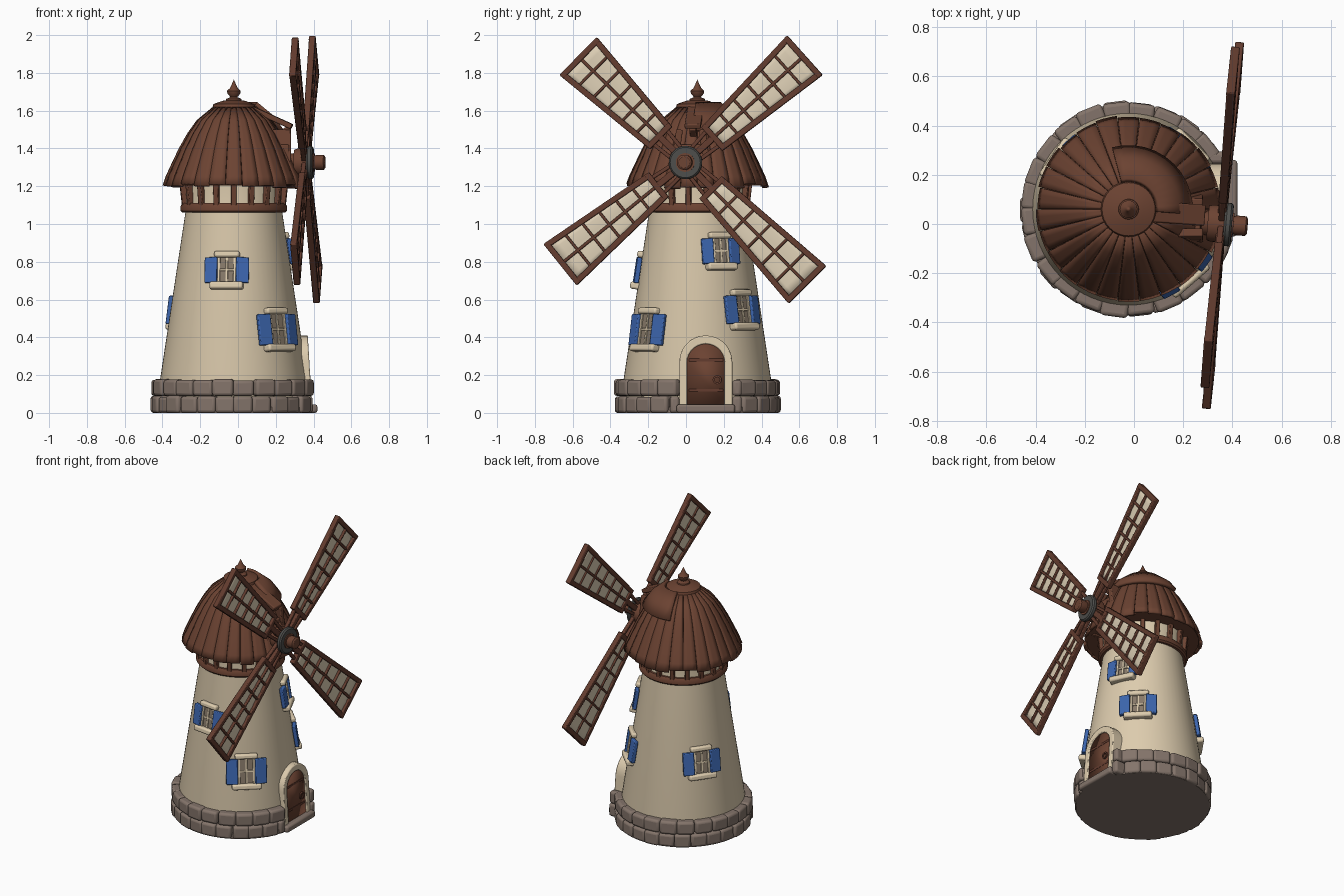
import bpy, bmesh, math, random
from mathutils import Vector, Matrix

if "Cube" in bpy.data.objects:
    bpy.data.objects.remove(bpy.data.objects["Cube"])

random.seed(4)
CX, CY = -0.022, 0.06          # tower axis


def mat(name, c):
    m = bpy.data.materials.new(name)
    m.diffuse_color = (*c, 1)
    m.use_nodes = True
    m.node_tree.nodes["Principled BSDF"].inputs["Base Color"].default_value = m.diffuse_color
    return m


BROWN = mat("brown wood", (0.15, 0.056, 0.032))
FRAME = mat("dark brown wood", (0.125, 0.045, 0.028))
CREAM = mat("cream plaster", (0.72, 0.60, 0.42))
CANVAS = mat("sail canvas", (0.72, 0.62, 0.46))
BLUE = mat("blue paint", (0.045, 0.13, 0.42))
STONE = mat("grey brown stone", (0.23, 0.175, 0.145))
IRON = mat("dark iron", (0.075, 0.075, 0.07))
PANE = mat("window shade", (0.24, 0.19, 0.14))


def finish(bm, name, material, bevel=0, solid=0, segs=2):
    bmesh.ops.recalc_face_normals(bm, faces=bm.faces[:])
    me = bpy.data.meshes.new(name)
    bm.to_mesh(me)
    bm.free()
    me.materials.append(material)
    for p in me.polygons:
        p.use_smooth = True
    me.set_sharp_from_angle(angle=math.radians(35))
    ob = bpy.data.objects.new(name, me)
    bpy.context.collection.objects.link(ob)
    if solid:
        s = ob.modifiers.new("thickness", 'SOLIDIFY')
        s.thickness, s.offset = solid, 0
    if bevel:
        b = ob.modifiers.new("bevel", 'BEVEL')
        b.width, b.segments, b.limit_method = bevel, segs, 'ANGLE'
    return ob


def box(bm, M, x0, x1, y0, y1, z0, z1):
    m = M @ Matrix.Translation(((x0 + x1) / 2, (y0 + y1) / 2, (z0 + z1) / 2)) \
        @ Matrix.Diagonal((x1 - x0, y1 - y0, z1 - z0, 1))
    bmesh.ops.create_cube(bm, size=1, matrix=m)


def frame(x, y, z, o):
    return Matrix.Translation(o) @ Matrix((x, y, z)).transposed().to_4x4()


def beam(bm, p, q, w, d, n, ext=0):
    """Square beam from p to q, w wide in plane, d deep along n."""
    z = (q - p).normalized()
    y = (n - z * n.dot(z)).normalized()
    box(bm, frame(y.cross(z), y, z, p), -w / 2, w / 2, -d / 2, d / 2, -ext, (q - p).length + ext)


def grid(bm, rows):
    vs = [[bm.verts.new(p) for p in r] for r in rows]
    for a, b in zip(vs, vs[1:]):
        for i in range(len(a) - 1):
            bm.faces.new((a[i], a[i + 1], b[i + 1], b[i]))


def polar(r, a, z):
    return Vector((CX + r * math.cos(a), CY + r * math.sin(a), z))


def lathe(name, prof, material, n=64, M=None):
    bm = bmesh.new()
    M = M or Matrix.Translation((CX, CY, 0))
    grid(bm, [[M @ Vector((max(r, 1e-5) * math.cos(t), max(r, 1e-5) * math.sin(t), z)) for r, z in prof]
              for t in [2 * math.pi * i / n for i in range(n + 1)]])
    bmesh.ops.remove_doubles(bm, verts=bm.verts[:], dist=2e-5 * 1.5)
    return finish(bm, name, material)


# tower wall, gallery ring, roof, cap and finial
lathe("tower_wall", [(0, 0.02), (0.37, 0.02), (0.39, 0.18), (0.255, 1.07), (0.262, 1.21), (0, 1.21)], CREAM)
lathe("foundation", [(0, 0), (0.425, 0), (0.425, 0.03), (0, 0.03)], STONE)
lathe("gallery_ring", [(0.24, 1.06), (0.272, 1.06), (0.282, 1.07), (0.282, 1.095), (0.272, 1.11), (0.24, 1.11)], BROWN)
ROOF = [(0.37, 1.20), (0.353, 1.25), (0.33, 1.30), (0.285, 1.395), (0.24, 1.475), (0.19, 1.545), (0.105, 1.615)]
lathe("roof_core", [(0.0, 1.205), (0.355, 1.205)] + [(r - 0.012, z) for r, z in ROOF[1:]] + [(0, 1.63)], BROWN)
lathe("roof_cap", [(0.08, 1.60), (0.115, 1.61), (0.108, 1.635), (0.06, 1.652), (0, 1.66)], BROWN, 32)
lathe("finial", [(0.045, 1.64), (0.04, 1.662), (0.018, 1.672), (0.034, 1.69), (0.036, 1.705), (0.02, 1.72),
                 (0.01, 1.742), (0, 1.765)], BROWN, 20)

# roof planks with an uneven eave
bm = bmesh.new()
N = 26
for i in range(N):
    a0, a1 = [2 * math.pi * (i + k) / N for k in (0.012, 0.988)]
    j, out = random.uniform(-0.012, 0.012), random.uniform(-0.005, 0.003)
    prof = [(ROOF[0][0] - j * 0.3, ROOF[0][1] + j)] + ROOF[1:]
    grid(bm, [[polar(r + out * (1.62 - z) / 0.4, a0 + (a1 - a0) * t / 3, z) for r, z in prof] for t in range(4)])
finish(bm, "roof_planks", BROWN, solid=0.016)

# raised upper roof plate on the back right
bm = bmesh.new()
grid(bm, [[polar(r + 0.012, math.radians(a), z + 0.022) for r, z in ROOF[4:]] for a in range(-5, 106, 10)])
finish(bm, "upper_roof_plate", BROWN, solid=0.022)

# posts of the gallery under the eave
bm = bmesh.new()
for i in range(18):
    a = 2 * math.pi * (i + 0.5) / 18
    beam(bm, polar(0.262, a, 1.09), polar(0.275, a, 1.21), 0.028, 0.03, polar(1, a, 0) - polar(0, a, 0))
finish(bm, "gallery_posts", BROWN, 0.004)

# two courses of rounded stones, left open at the door
bm = bmesh.new()
for row, (z0, z1) in enumerate(((0.0, 0.088), (0.09, 0.176))):
    n = 26 if row == 0 else 24
    for i in range(n):
        a = 2 * math.pi * (i + 0.5 * row + random.uniform(-0.06, 0.06)) / n
        p = polar(0.41, a, 0)
        if p.x > 0 and abs(p.y - 0.105) < 0.17:
            continue
        w, o = math.pi * 0.43 / n, random.uniform(-0.006, 0.006)
        M = Matrix.Translation((CX, CY, 0)) @ Matrix.Rotation(a, 4, 'Z')
        box(bm, M, 0.36, 0.436 + o, -w, w, z0, z1 + o * 0.6)
M = Matrix.Identity(4)
for y0, y1 in ((-0.085, -0.035), (0.245, 0.295)):          # jamb stones
    box(bm, M, 0.27, 0.395, y0, y1, 0.0, 0.088)
    box(bm, M, 0.27, 0.39, y0, y1, 0.09, 0.175)
finish(bm, "base_stones", STONE, 0.016, segs=3)
bm = bmesh.new()
box(bm, M, 0.3, 0.42, -0.05, 0.26, 0, 0.045)
finish(bm, "door_step", STONE, 0.012)


# arched door and its surround
def arch(hw, top):
    pts = [(-hw, 0.045)] + [(-hw * math.cos(t), top - hw + hw * math.sin(t))
                            for t in [math.pi * k / 14 for k in range(15)]] + [(hw, 0.045)]
    return [(0.105 + y, z) for y, z in pts]


def face_x(z):
    return 0.386 - 0.06 * z


bm = bmesh.new()
o, i_ = arch(0.14, 0.41), arch(0.1, 0.365)
grid(bm, [[Vector((face_x(z) + d, y, z)) for (y, z), d in
           ((a, -0.12), (a, 0.008), (b, 0.008), (b, -0.12))] for a, b in zip(o, i_)])
finish(bm, "door_surround", CREAM, 0.006)
bm = bmesh.new()
bm.faces.new([bm.verts.new((face_x(z) - 0.006, y, z)) for y, z in arch(0.104, 0.37)])
finish(bm, "door", BROWN, solid=0.01)
bm = bmesh.new()
for z in (0.12, 0.28):
    box(bm, M, face_x(z) - 0.01, face_x(z) + 0.001, 0.015, 0.195, z - 0.007, z + 0.007)
finish(bm, "door_battens", FRAME)
HM = Matrix.Translation((0.38, 0.165, 0.175)) @ Matrix.Rotation(math.pi / 2, 4, 'Y')
lathe("door_handle", [(0.014, -0.004), (0.024, -0.004), (0.024, 0.004), (0.014, 0.004), (0.014, -0.004)], FRAME, 20, HM)

# shuttered windows: angle in degrees, height, half width, half height
parts = {k: bmesh.new() for k in ("shutters", "panes", "window_bars", "sills_and_lintels")}
for deg, z, hw, hh in ((-97, 0.755, 0.118, 0.068), (-49, 0.44, 0.13, 0.083), (25, 0.855, 0.108, 0.068),
                       (45, 0.545, 0.12, 0.075), (145, 0.545, 0.125, 0.075)):
    r = 0.39 - 0.1517 * (z - 0.18)
    W = Matrix.Translation(polar(r, math.radians(deg), z)) @ Matrix.Rotation(math.radians(deg - 90), 4, 'Z') \
        @ Matrix.Rotation(math.radians(8.6), 4, 'X')
    g = hw * 0.42
    for s in (-1, 1):
        S = W @ Matrix.Translation((s * g, 0.012, 0)) @ Matrix.Rotation(-s * 0.22, 4, 'Z')
        xs = sorted((0, s * (hw - g)))
        box(parts["shutters"], S, *xs, -0.012, 0.014, -hh, hh)
        x = s * (g - 0.007)
        box(parts["window_bars"], W, x - 0.007, x + 0.007, -0.02, 0.012, -hh, hh)
    box(parts["panes"], W, -g, g, -0.02, 0.004, -hh, hh)
    box(parts["window_bars"], W, -0.006, 0.006, -0.01, 0.01, -hh, hh)
    box(parts["window_bars"], W, -g, g, -0.01, 0.01, -0.005, 0.007)
    box(parts["sills_and_lintels"], W, -g - 0.018, g + 0.018, -0.03, 0.024, hh, hh + 0.034)
    box(parts["sills_and_lintels"], W, -g - 0.04, g + 0.04, -0.03, 0.034, -hh - 0.034, -hh + 0.004)
for (k, b), (m, bev) in zip(parts.items(), ((BLUE, 0.005), (PANE, 0), (CREAM, 0.002), (CREAM, 0.011))):
    finish(b, k, m, bev)

# hub, axle and windshaft housing; the axis is turned slightly towards -y
n = Vector((1, -0.09, 0.015)).normalized()
h = Vector((0.09, 1, 0)).normalized()
v = n.cross(h)
HUB = Vector((0.355, 0.0, 1.325))
A = frame(h, v, n, HUB)
lathe("axle", [(0, -0.3), (0.05, -0.3), (0.05, 0.05), (0.036, 0.05), (0.04, 0.06), (0.04, 0.1), (0.03, 0.107),
               (0, 0.107)], BROWN, 24, A)
lathe("hub_back", [(0, -0.055), (0.07, -0.055), (0.075, -0.04), (0.075, 0.02), (0, 0.02)], BROWN, 32, A)
lathe("hub_iron_plate", [(0, 0.012), (0.08, 0.012), (0.088, 0.02), (0.088, 0.036), (0.08, 0.044), (0, 0.044)], IRON, 36, A)
bm = bmesh.new()
up = Vector((0, 0, 1))
beam(bm, Vector((0.02, 0.055, 1.635)), Vector((0.285, 0.035, 1.515)), 0.085, 0.028, up)
beam(bm, Vector((0.14, 0.045, 1.42)), Vector((0.275, 0.035, 1.51)), 0.035, 0.03, up)
for s in (-0.09, 0.11):
    beam(bm, Vector((0.2, 0.015 + s, 1.2)), Vector((0.2, 0.02 + s * 0.6, 1.5)), 0.035, 0.16, Vector((1, 0, 0)))
box(bm, M, 0.1, 0.27, -0.07, 0.11, 1.24, 1.42)
finish(bm, "windshaft_housing", BROWN, 0.006)

# four lattice sails: angle and length
wood, cloth = bmesh.new(), bmesh.new()
for deg, L in ((135.5, 0.79), (42, 0.835), (-45, 0.9), (219, 0.845)):
    t = math.radians(deg)
    u = h * math.cos(t) + v * math.sin(t)
    w = n.cross(u)

    def P(f, s, d=0):           # f along the sail, s across it
        return HUB + u * (0.2 + (L - 0.2) * f) + w * s * (0.07 + 0.055 * f) + n * d

    for s in (-1, 1):
        beam(wood, P(0, s), P(1, s), 0.03, 0.034, n, 0.012)
        beam(wood, HUB + w * s * 0.03, P(0, s * 0.75), 0.02, 0.024, n)
    beam(wood, HUB, P(0, 0), 0.034, 0.034, n)
    beam(wood, P(0, 0), P(1, 0), 0.016, 0.03, n)
    for k in range(7):
        e = k in (0, 6)
        beam(wood, P(k / 6, -1), P(k / 6, 1), 0.03 if e else 0.014, 0.036 if e else 0.03, n, 0.014)
    grid(cloth, [[P(f / 12, s / 4 * 0.93, -0.004 + 0.007 * abs(math.sin(math.pi * f / 2) * math.sin(math.pi * s / 4)))
                  for s in range(-4, 5)] for f in range(13)])
finish(wood, "sail_frames", FRAME, 0.005)
finish(cloth, "sail_canvas", CANVAS, solid=0.006)
